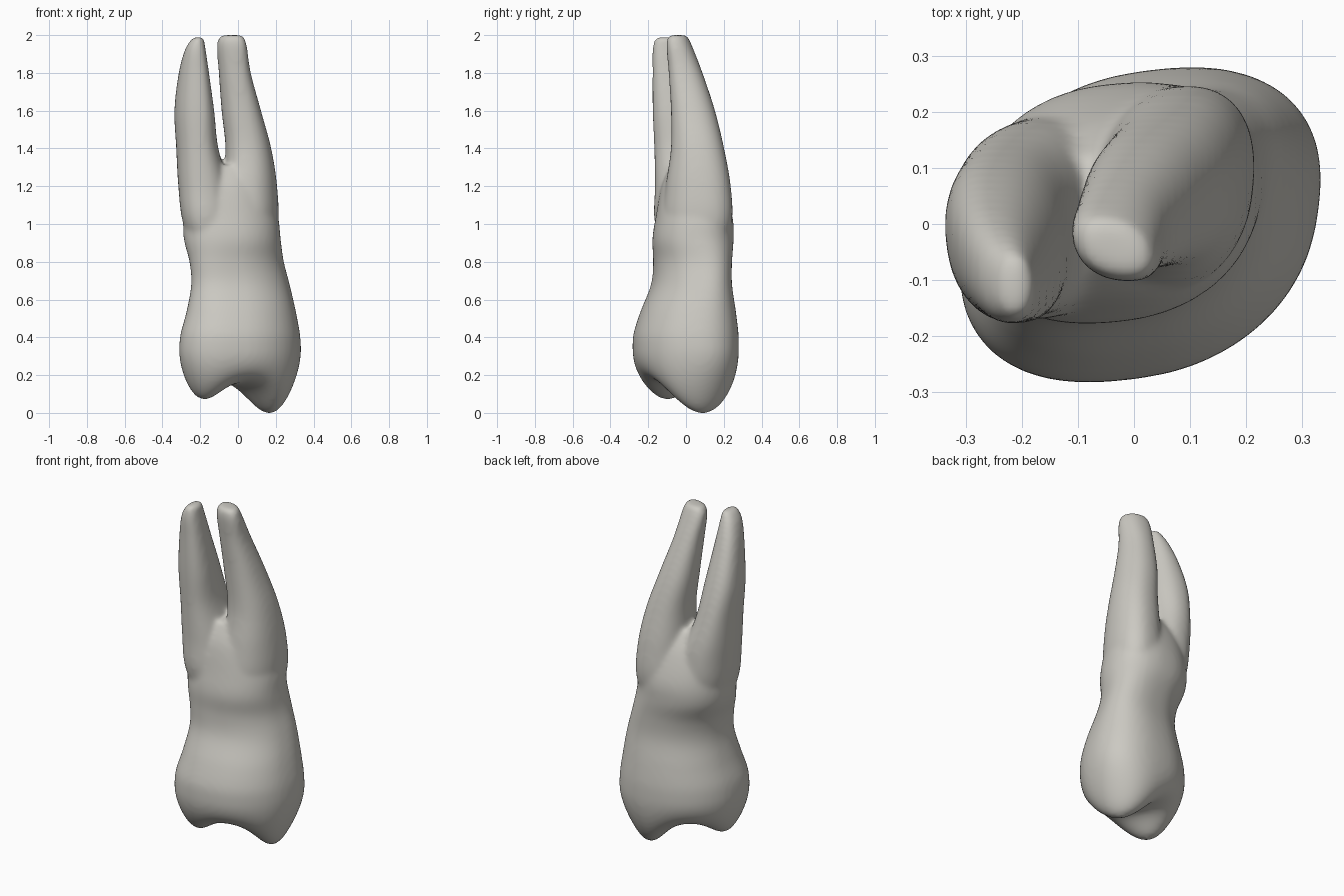
import bpy
import bmesh
from math import sin, cos, pi, exp, sqrt, copysign
from mathutils import Vector

if "Cube" in bpy.data.objects:
    bpy.data.objects.remove(bpy.data.objects["Cube"], do_unlink=True)

SIDES = 48

# Sections: z, x min, x max, y min, y max, skew of the oval
TRUNK = [
    (0.34, -0.312, 0.334, -0.283, 0.28, 0.25),
    (0.42, -0.304, 0.328, -0.278, 0.278, 0.25),
    (0.54, -0.272, 0.306, -0.24, 0.264, 0.28),
    (0.68, -0.248, 0.274, -0.185, 0.244, 0.36),
    (0.80, -0.257, 0.243, -0.174, 0.244, 0.33),
    (0.92, -0.287, 0.226, -0.178, 0.252, 0.17),
    (1.04, -0.288, 0.212, -0.16, 0.246, 0.15),
    (1.20, -0.27, 0.16, -0.13, 0.19, 0.15),
    (1.31, -0.18, 0.06, -0.08, 0.12, 0.1)]
LARGE_ROOT = [
    (0.78, -0.04, 0.16, -0.08, 0.17, 0.2),
    (1.00, -0.09, 0.212, -0.125, 0.242, 0.2),
    (1.20, -0.075, 0.207, -0.108, 0.237, 0.15),
    (1.40, -0.066, 0.176, -0.08, 0.202, 0.05),
    (1.60, -0.087, 0.122, -0.08, 0.154, -0.05),
    (1.80, -0.102, 0.068, -0.092, 0.088, -0.15),
    (1.95, -0.112, 0.046, -0.104, 0.03, -0.3),
    (2.0, -0.09, 0.025, -0.09, 0.005, -0.35)]
SMALL_ROOT = [
    (0.78, -0.2, 0.0, -0.1, 0.12, 0.1),
    (1.00, -0.29, -0.01, -0.165, 0.185, 0.1),
    (1.20, -0.316, -0.045, -0.165, 0.185, 0.05),
    (1.40, -0.327, -0.104, -0.168, 0.15, -0.1),
    (1.60, -0.337, -0.126, -0.177, 0.1, -0.22),
    (1.80, -0.314, -0.153, -0.178, 0.03, -0.25),
    (1.93, -0.278, -0.172, -0.178, -0.025, -0.15),
    (1.99, -0.235, -0.182, -0.16, -0.06, 0)]


def soft(value):
    return copysign(abs(value) ** 0.88, value)


def oval(section):
    z, x0, x1, y0, y1, skew = section
    ring = []
    for i in range(SIDES):
        t = 2 * pi * i / SIDES
        ring.append(Vector(((x0 + x1) / 2 + (x1 - x0) / 2 * soft(cos(t)),
                            (y0 + y1) / 2 + (y1 - y0) / 2 * soft(sin(t + skew)), z)))
    return ring


def smooth_sections(sections, steps=5):
    pts = [Vector(s) for s in sections]
    pts = [pts[0]] + pts + [pts[-1]]
    out = []
    for a, b, c, d in zip(pts, pts[1:], pts[2:], pts[3:]):
        for k in range(steps):
            t = k / steps
            out.append(b + (c - a) * (t / 2) + (a * 2 - b * 5 + c * 4 - d) * (t * t / 2)
                       + (b * 3 - a - c * 3 + d) * (t ** 3 / 2))
    return out + [pts[-1]]


def loft(bm, rings):
    loops = [[bm.verts.new(p) for p in ring] for ring in rings]
    for low, high in zip(loops, loops[1:]):
        for i in range(SIDES):
            j = (i + 1) % SIDES
            bm.faces.new((low[i], low[j], high[j], high[i]))
    bm.faces.new(loops[0][::-1])
    bm.faces.new(loops[-1])


def cusp(p, x, y, across, along):
    # Rounded peak, longer along the chewing ridge than across it
    dx, dy = p.x - x, p.y - y
    u, v = dx * 0.87 + dy * 0.5, dy * 0.87 - dx * 0.5
    return exp(-(u / across) ** 2 - (v / along) ** 2)


def chewing_rings():
    # Domed underside with two cusps and a groove between them
    rim = oval(TRUNK[0])
    centre = sum(rim, Vector()) / SIDES
    rings = []
    for k in range(1, 28):
        r = sin(k / 28 * pi / 2)
        ring = []
        for edge in rim:
            p = centre.lerp(edge, r)
            depth = 0.18 - 0.19 * cusp(p, 0.175, 0.09, 0.14, 0.24)
            depth -= 0.125 * cusp(p, -0.2, -0.1, 0.13, 0.18)
            p.z = 0.34 - (0.34 - depth) * sqrt(1 - r ** 5)
            ring.append(p)
        rings.append(ring)
    return rings


# Crown, neck and both roots as overlapping lofts
bm = bmesh.new()
loft(bm, chewing_rings() + [oval(s) for s in smooth_sections(TRUNK)])
for root in (LARGE_ROOT, SMALL_ROOT):
    loft(bm, [oval(s) for s in smooth_sections(root)])
bmesh.ops.recalc_face_normals(bm, faces=bm.faces)
mesh = bpy.data.meshes.new("tooth")
bm.to_mesh(mesh)
bm.free()
tooth = bpy.data.objects.new("tooth", mesh)
bpy.context.collection.objects.link(tooth)

# Warm grey enamel
enamel = bpy.data.materials.new("warm grey enamel")
enamel.use_nodes = True
colour = (0.6, 0.585, 0.54, 1)
enamel.diffuse_color = colour
enamel.node_tree.nodes["Principled BSDF"].inputs["Base Color"].default_value = colour
mesh.materials.append(enamel)

# Fuse the lofts into one soft skin
remesh = tooth.modifiers.new("fuse", 'REMESH')
remesh.mode = 'VOXEL'
remesh.voxel_size = 0.012
remesh.use_smooth_shade = True
relax = tooth.modifiers.new("soften", 'SMOOTH')
relax.factor = 0.5
relax.iterations = 14
mesh.shade_smooth()
